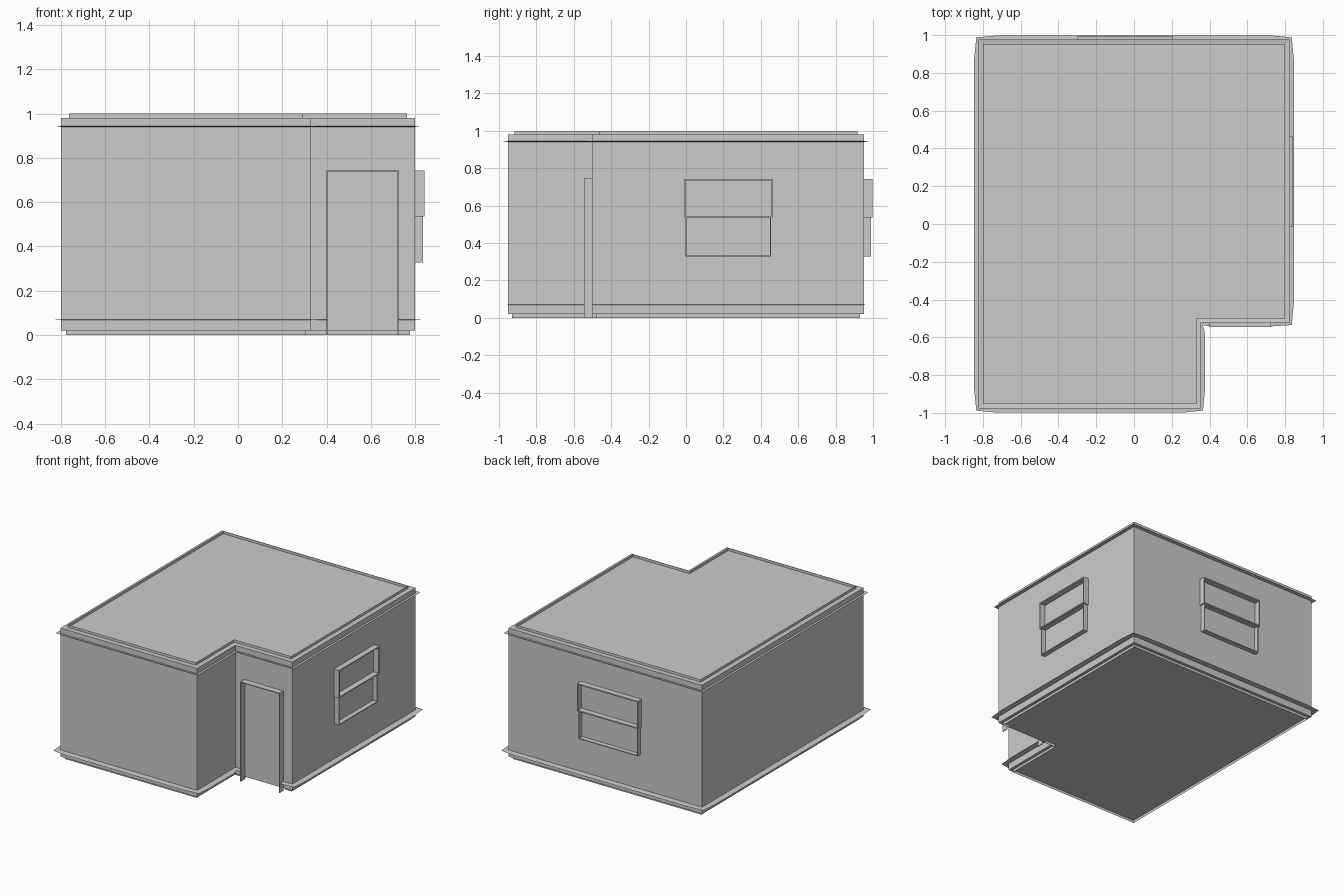
import bpy, bmesh
from mathutils import Vector

if "Cube" in bpy.data.objects:
    bpy.data.objects.remove(bpy.data.objects["Cube"])

# one plain colour for the whole building
grey = bpy.data.materials.new("plain_grey")
grey.diffuse_color = (0.6, 0.6, 0.6, 1)
grey.use_nodes = True
grey.node_tree.nodes["Principled BSDF"].inputs["Base Color"].default_value = grey.diffuse_color

# L-shaped plan, counter-clockwise
HX, HY, NX, NY = 0.80, 0.953, 0.33, -0.50
DOOR_L, DOOR_R, DOOR_H = 0.40, 0.725, 0.745
Z0, Z1 = 0.02, 0.98
plan = [Vector(p) for p in [(HX, NY), (HX, HY), (-HX, HY),
                            (-HX, -HY), (NX, -HY), (NX, NY)]]
# trim path that starts and stops at the door
door_path = [Vector((DOOR_R, NY))] + plan + [Vector((DOOR_L, NY))]


def finish(name, bm, fix_normals=True):
    if fix_normals:
        bmesh.ops.recalc_face_normals(bm, faces=bm.faces)
    me = bpy.data.meshes.new(name)
    bm.to_mesh(me)
    bm.free()
    me.materials.append(grey)
    ob = bpy.data.objects.new(name, me)
    bpy.context.collection.objects.link(ob)
    return ob


def offset(path, dists, closed):
    """Push each path point outwards with mitred corners."""
    n, out = len(path), []
    for i, p in enumerate(path):
        a = path[i - 1] if closed or i > 0 else None
        b = path[(i + 1) % n] if closed or i < n - 1 else None
        normals = []
        for s, e in ((a, p), (p, b)):
            if s is not None and e is not None:
                d = (e - s).normalized()
                normals.append(Vector((d.y, -d.x)))
        if len(normals) == 1:
            m = normals[0]
        else:
            m = (normals[0] + normals[1]) / (1 + normals[0].dot(normals[1]))
        out.append(p + m * dists[i])
    return out


def ribbon(name, path, d0, z0, d1, z1, closed):
    """Thin strip following the walls between two offsets and heights."""
    n = len(path)
    as_list = lambda d: d if isinstance(d, list) else [d] * n
    bm = bmesh.new()
    low = [bm.verts.new((*p, z0)) for p in offset(path, as_list(d0), closed)]
    top = [bm.verts.new((*p, z1)) for p in offset(path, as_list(d1), closed)]
    for i in range(n if closed else n - 1):
        j = (i + 1) % n
        bm.faces.new((low[i], low[j], top[j], top[i]))
    return finish(name, bm, False)


def boxes(name, items):
    """Joined axis-aligned boxes given as (low corner, high corner)."""
    bm = bmesh.new()
    for lo, hi in items:
        lo, hi = Vector(lo), Vector(hi)
        vs = bmesh.ops.create_cube(bm, size=1)["verts"]
        for v in vs:
            v.co = Vector((v.co[k] * (hi[k] - lo[k]) + (lo[k] + hi[k]) / 2
                           for k in range(3)))
    return finish(name, bm)


# walls, floor and ceiling
bm = bmesh.new()
base = bm.faces.new([bm.verts.new((*p, Z0)) for p in plan])
ext = bmesh.ops.extrude_face_region(bm, geom=[base])["geom"]
bmesh.ops.translate(bm, vec=(0, 0, Z1 - Z0),
                    verts=[g for g in ext if isinstance(g, bmesh.types.BMVert)])
if base not in bm.faces[:]:
    bm.faces.new([v for v in bm.verts if v.co.z < 0.5])
finish("walls", bm)

# crown: inset rim above the roof and narrow ledge below it
ribbon("roof_rim", plan, -0.037, Z1, -0.037, 1.0, True)
ribbon("crown_ledge", plan, -0.002, 0.94, 0.023, 0.944, True)

# skirting: inset rim under the floor and wide ledge, pinched at the corners
ribbon("floor_rim", door_path, -0.022, 0.0, -0.022, Z0, False)
dense, reach = [], []
for i, p in enumerate(door_path):
    inner = 0 < i < len(door_path) - 1
    if inner and i > 1:
        dense.append(p + (door_path[i - 1] - p).normalized() * 0.08)
        reach.append(0.046)
    dense.append(p)
    reach.append(0.035 if inner else 0.042)
    if 1 < i < len(door_path) - 2 or i == 1:
        dense.append(p + (door_path[i + 1] - p).normalized() * 0.08)
        reach.append(0.046)
# the short wall left of the door needs no extra point before its corner
ribbon("skirting_ledge", dense, -0.002, 0.07, reach, 0.068, False)

# door frame: thin jambs and head standing out from the wall
T, F = 0.006, NY - 0.046
boxes("door_frame", [
    ((DOOR_L, F, 0.0), (DOOR_L + T, NY, DOOR_H)),
    ((DOOR_R - T, F, 0.0), (DOOR_R, NY, DOOR_H)),
    ((DOOR_L, F, DOOR_H - T), (DOOR_R, NY, DOOR_H))])


def sash(u0, u1, z0, z1, w0, w1, t):
    """Four thin bars (u along the wall, w out of the wall)."""
    return [((u0, w0, z0), (u0 + t, w1, z1)), ((u1 - t, w0, z0), (u1, w1, z1)),
            ((u0, w0, z0), (u1, w1, z0 + t)), ((u0, w0, z1 - t), (u1, w1, z1))]


# windows: upper sash slightly larger and deeper than the lower one
for name, u0, u1, wall, swap in (("side_window", -0.012, 0.464, HX, True),
                                 ("back_window", -0.30, 0.205, HY, False)):
    bars = (sash(u0, u1, 0.535, 0.743, wall - 0.002, wall + 0.043, 0.009)
            + sash(u0 + 0.009, u1 - 0.009, 0.327, 0.54,
                   wall - 0.002, wall + 0.035, 0.006))
    if swap:
        bars = [((a[1], a[0], a[2]), (b[1], b[0], b[2])) for a, b in bars]
    boxes(name, bars)
